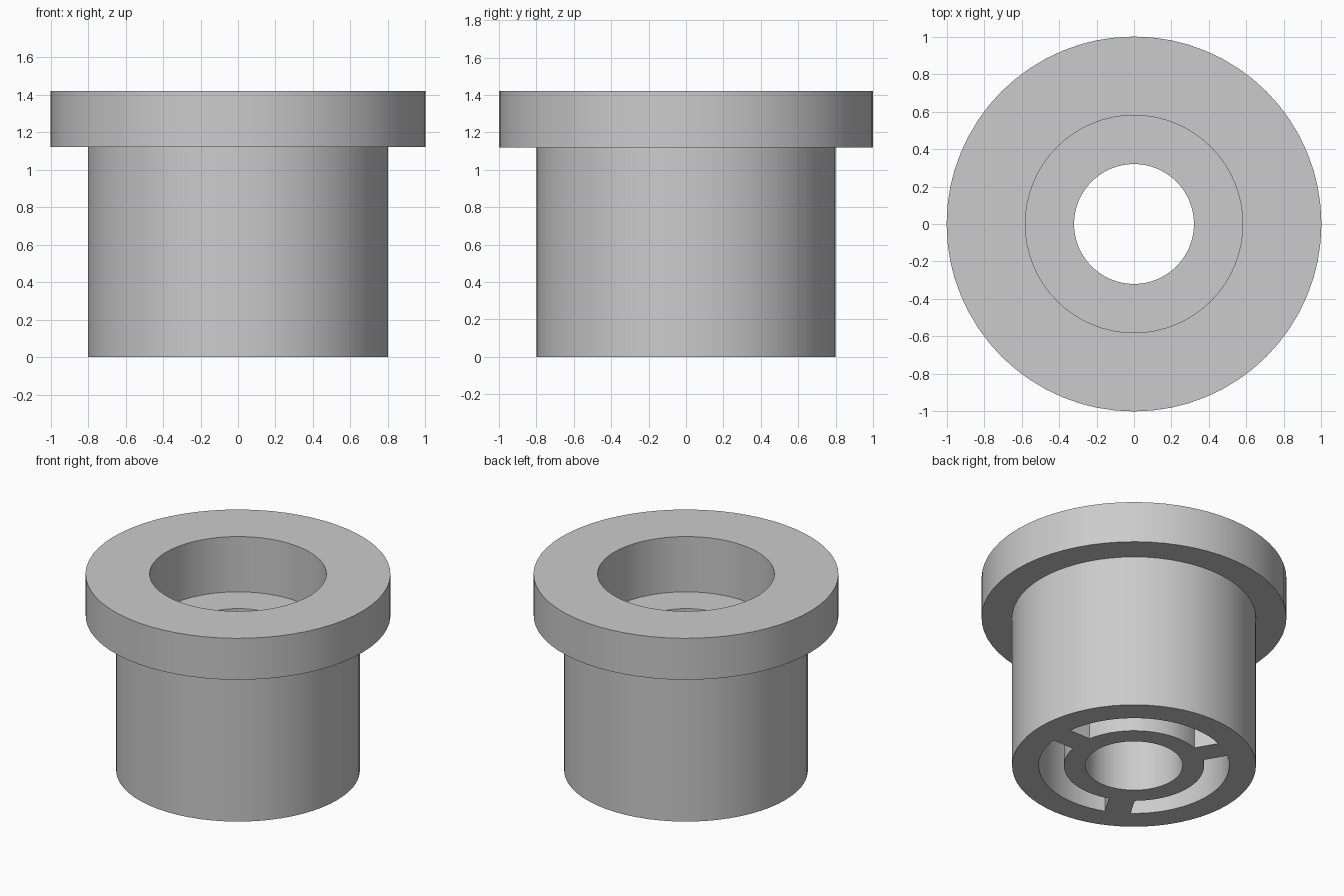
import bpy, bmesh
from math import pi, sin, cos, asin

if "Cube" in bpy.data.objects:
    bpy.data.objects.remove(bpy.data.objects["Cube"])

SEG = 64


def make_object(name, bm):
    bmesh.ops.recalc_face_normals(bm, faces=bm.faces)
    mesh = bpy.data.meshes.new(name)
    bm.to_mesh(mesh)
    bm.free()
    obj = bpy.data.objects.new(name, mesh)
    bpy.context.collection.objects.link(obj)
    return obj


def lathe(name, profile):
    """Revolve a closed (radius, z) profile around z."""
    bm = bmesh.new()
    rings = [[bm.verts.new((r * cos(2 * pi * i / SEG), r * sin(2 * pi * i / SEG), z))
              for i in range(SEG)] for r, z in profile]
    for a, b in zip(rings, rings[1:] + rings[:1]):
        for i in range(SEG):
            j = (i + 1) % SEG
            bm.faces.new((a[i], a[j], b[j], b[i]))
    return make_object(name, bm)


def pocket_cutter(name, r_in, r_out, rib, z0, z1, n=3, steps=20):
    """Annular sectors separated by parallel-sided radial ribs."""
    bm = bmesh.new()

    def arc(r, k):
        off = asin(rib / 2 / r)
        start = 2 * pi * k / n + off
        span = 2 * pi / n - 2 * off
        return [(r * cos(start + span * i / steps), r * sin(start + span * i / steps))
                for i in range(steps + 1)]

    for k in range(n):
        inner, outer = arc(r_in, k), arc(r_out, k)
        rows = [[bm.verts.new((x, y, z)) for x, y in pts]
                for pts, z in ((inner, z0), (outer, z0), (outer, z1), (inner, z1))]
        for a, b in zip(rows, rows[1:] + rows[:1]):
            for i in range(steps):
                bm.faces.new((a[i], a[i + 1], b[i + 1], b[i]))
        bm.faces.new([row[0] for row in rows])
        bm.faces.new([row[-1] for row in rows])
    return make_object(name, bm)


# Flanged sleeve with counterbore and through hole
bushing = lathe("flanged_bushing", [
    (0.32, 0), (0.80, 0), (0.80, 1.12), (1.0, 1.12),
    (1.0, 1.42), (0.58, 1.42), (0.58, 1.02), (0.32, 1.02)])

# Three pockets in the underside, leaving three ribs
cutter = pocket_cutter("pocket_cutter", 0.46, 0.625, 0.17, -0.1, 0.84)
cut = bushing.modifiers.new("pockets", "BOOLEAN")
cut.operation = "DIFFERENCE"
cut.solver = "EXACT"
cut.object = cutter
bpy.context.view_layer.objects.active = bushing
bushing.select_set(True)
bpy.ops.object.modifier_apply(modifier=cut.name)
bpy.data.objects.remove(cutter, do_unlink=True)

# Smooth walls, sharp rims
bpy.ops.object.shade_smooth_by_angle(angle=pi / 6)
